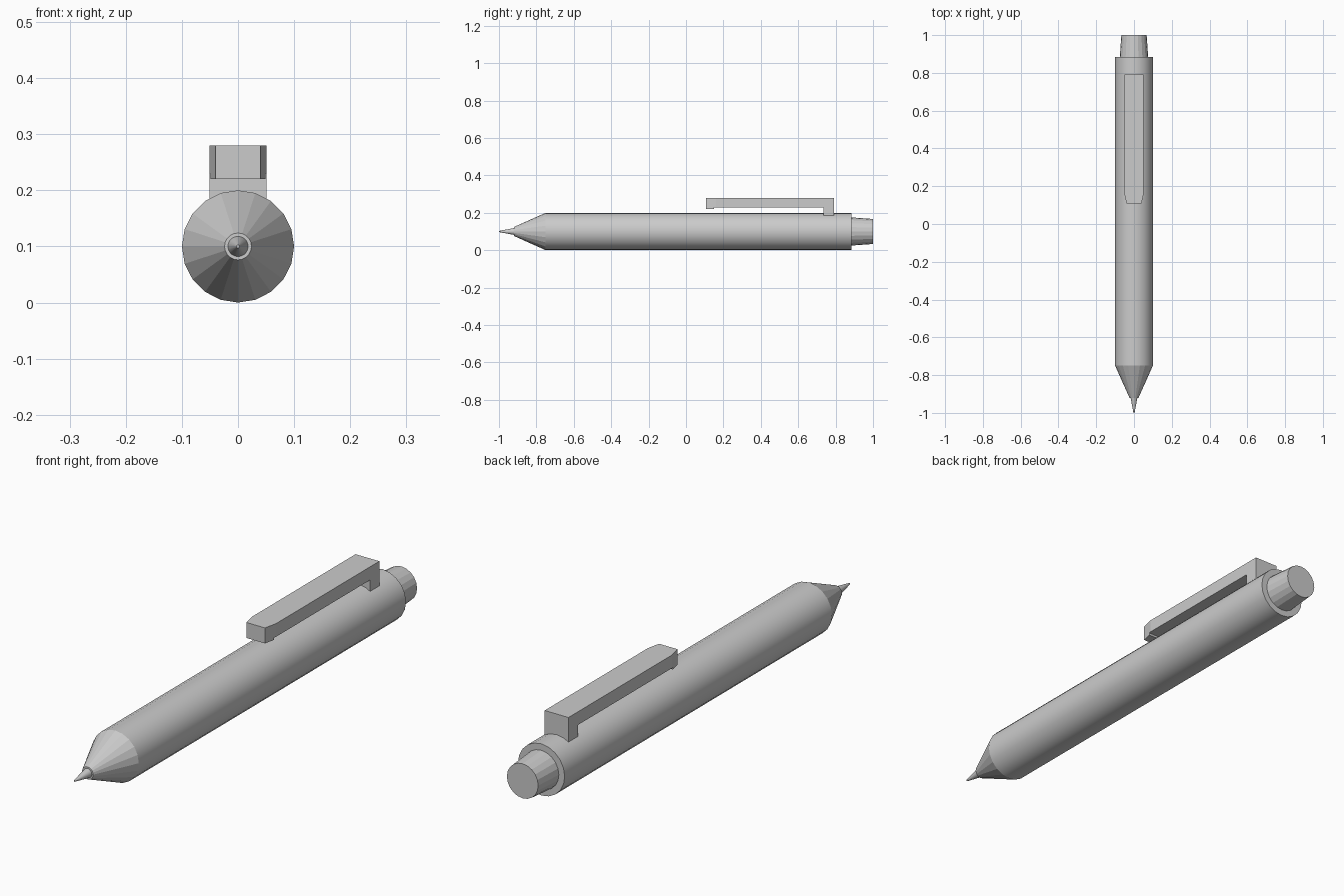
import bpy, bmesh, math

if "Cube" in bpy.data.objects:
    bpy.data.objects.remove(bpy.data.objects["Cube"])

SIDES = 20
AXIS_Z = 0.1


def finish(name, bm, smooth=False):
    mesh = bpy.data.meshes.new(name)
    bm.to_mesh(mesh)
    bm.free()
    obj = bpy.data.objects.new(name, mesh)
    bpy.context.collection.objects.link(obj)
    if smooth:
        bpy.ops.object.select_all(action='DESELECT')
        obj.select_set(True)
        bpy.context.view_layer.objects.active = obj
        bpy.ops.object.shade_smooth_by_angle(angle=math.radians(30))
    return obj


def lathe(name, profile, cap_front=False, cap_back=False, smooth=False):
    """Revolve (radius, y) points around the pen's long axis."""
    bm = bmesh.new()
    rings = []
    for r, y in profile:
        angles = [2 * math.pi * i / SIDES for i in range(SIDES)]
        rings.append([bm.verts.new((r * math.sin(a), y, AXIS_Z + r * math.cos(a)))
                      for a in angles])
    for front, back in zip(rings, rings[1:]):
        for i in range(SIDES):
            k = (i + 1) % SIDES
            bm.faces.new((front[i], front[k], back[k], back[i]))
    if cap_front:
        bm.faces.new(rings[0][::-1])
    if cap_back:
        bm.faces.new(rings[-1])
    return finish(name, bm, smooth)


# Writing point, tapered nose, barrel and push button
lathe("nib", [(0.003, -1.0), (0.018, -0.92)], cap_front=True, smooth=True)
lathe("nose_cone", [(0.018, -0.92), (0.024, -0.92), (0.1, -0.75)])
lathe("barrel", [(0.1, -0.75), (0.1, 0.885), (0.075, 0.885)], smooth=True)
lathe("push_button", [(0.075, 0.885), (0.067, 1.0)], cap_back=True)

# Pocket clip: side profile (y, z) extruded across the width
HALF, FRONT, TAPER_START = 0.051, 0.108, 0.16
side = [(FRONT, 0.28), (FRONT, 0.22), (0.15, 0.22), (0.15, 0.229),
        (0.735, 0.229), (0.735, 0.175), (0.792, 0.175), (0.792, 0.28)]
bm = bmesh.new()
face = bm.faces.new([bm.verts.new((-HALF, y, z)) for y, z in side])
ext = bmesh.ops.extrude_face_region(bm, geom=[face])
for v in ext["geom"]:
    if isinstance(v, bmesh.types.BMVert):
        v.co.x = HALF
# Narrow the free end of the clip
bmesh.ops.bisect_plane(bm, geom=bm.verts[:] + bm.edges[:] + bm.faces[:],
                       plane_co=(0, TAPER_START, 0), plane_no=(0, 1, 0))
for v in bm.verts:
    t = max(0.0, (TAPER_START - v.co.y) / (TAPER_START - FRONT))
    v.co.x *= 1 - 0.22 * t
bmesh.ops.recalc_face_normals(bm, faces=bm.faces)
finish("pocket_clip", bm)
